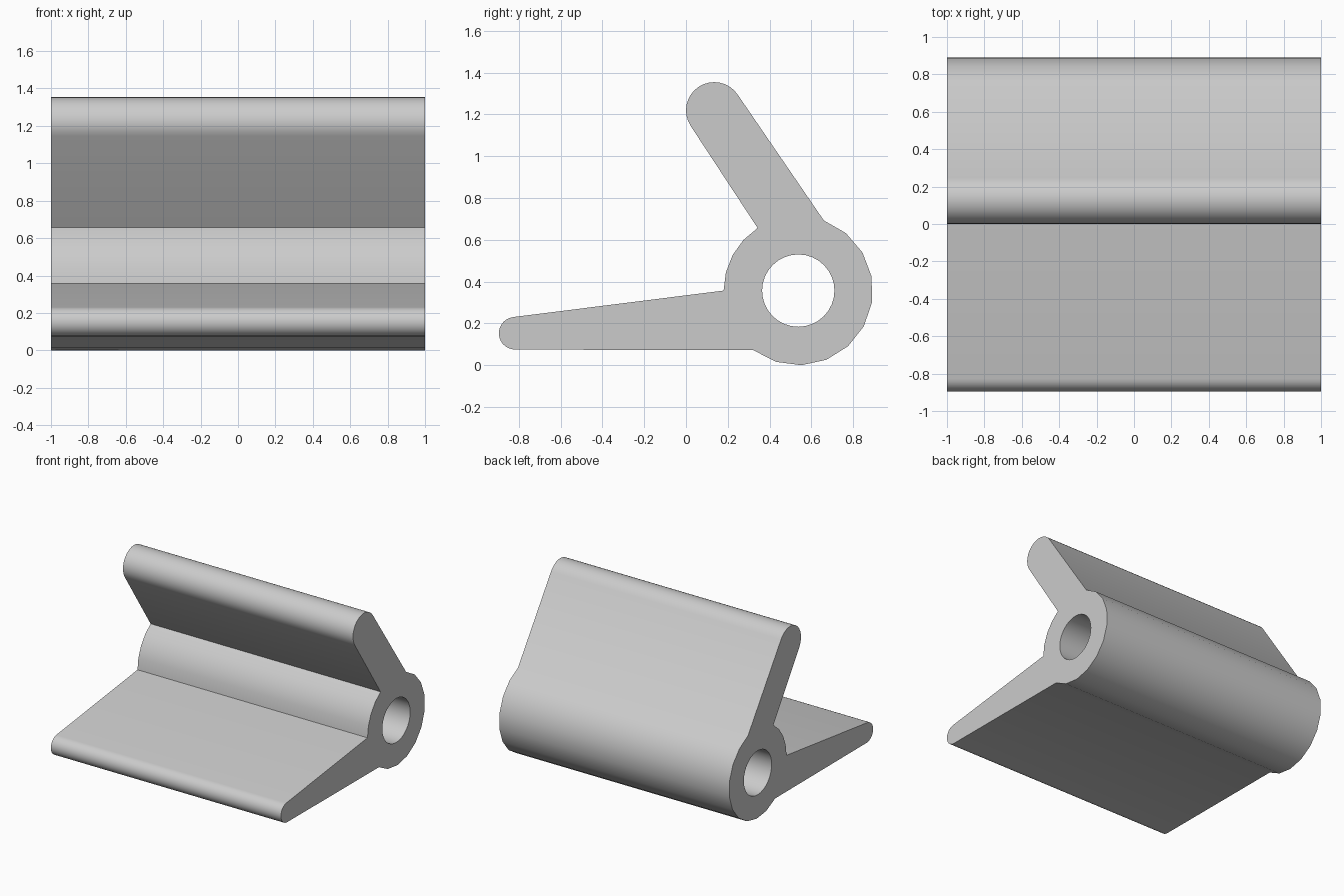
import bpy
import bmesh
from math import cos, sin, radians, tau
from mathutils import Vector

cube = bpy.data.objects.get("Cube")
if cube:
    bpy.data.objects.remove(cube)

HALF_WIDTH = 1.0
BARREL = (0.537, 0.357)
BARREL_RADIUS = 0.357
BORE_RADIUS = 0.173


def arc(centre, radius, start, end, steps):
    """Points (y, z) along an arc, angles in degrees."""
    angles = [radians(start + (end - start) * i / steps) for i in range(steps + 1)]
    return [(centre[0] + radius * cos(a), centre[1] + radius * sin(a)) for a in angles]


def add_loop(bm, points):
    verts = [bm.verts.new((-HALF_WIDTH, y, z)) for y, z in points]
    return [bm.edges.new((v, verts[i - 1])) for i, v in enumerate(verts)]


# Side profile: barrel back, upright leaf tip, barrel front, flat leaf tip
outline = arc(BARREL, BARREL_RADIUS, -127, 70, 10)
outline += arc((0.135, 1.219), 0.135, 33, 213, 16)
outline += arc(BARREL, BARREL_RADIUS, 123, 180, 4)
outline += arc((-0.817, 0.153), 0.078, 97.3, 270, 14)

# Pin bore through the barrel
bore = arc(BARREL, BORE_RADIUS, 0, 360, 32)[:-1]

# Fill the profile around the bore and extrude it across the width
bm = bmesh.new()
edges = add_loop(bm, outline) + add_loop(bm, bore)
bmesh.ops.triangle_fill(bm, edges=edges, use_beauty=True, normal=(-1, 0, 0))
result = bmesh.ops.extrude_face_region(bm, geom=bm.faces[:], use_keep_orig=True)
moved = [g for g in result["geom"] if isinstance(g, bmesh.types.BMVert)]
bmesh.ops.translate(bm, verts=moved, vec=Vector((2 * HALF_WIDTH, 0, 0)))
bmesh.ops.recalc_face_normals(bm, faces=bm.faces[:])
mesh = bpy.data.meshes.new("hinge_body")
bm.to_mesh(mesh)
bm.free()

# Plain grey finish
grey = bpy.data.materials.new("plain grey")
grey.use_nodes = True
colour = (0.6, 0.6, 0.6, 1)
grey.diffuse_color = colour
grey.node_tree.nodes["Principled BSDF"].inputs["Base Color"].default_value = colour
mesh.materials.append(grey)

hinge = bpy.data.objects.new("hinge_body", mesh)
bpy.context.collection.objects.link(hinge)
bpy.ops.object.select_all(action="DESELECT")
hinge.select_set(True)
bpy.context.view_layer.objects.active = hinge
bpy.ops.object.shade_smooth_by_angle(angle=radians(30))
